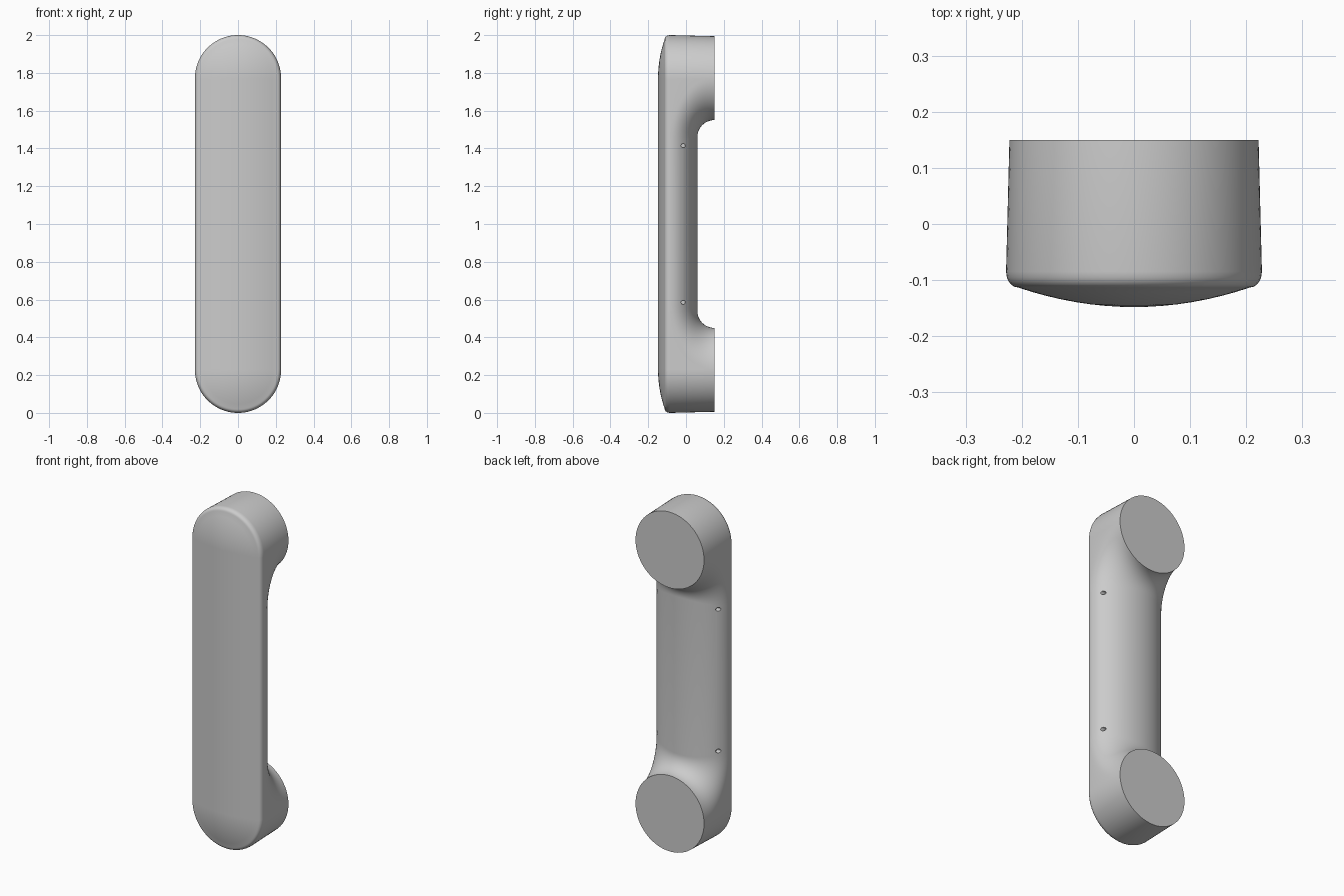
import bpy, bmesh
from math import sin, cos, pi

old = bpy.data.objects.get("Cube")
if old:
    bpy.data.objects.remove(old, do_unlink=True)

R, R_END = 0.228, 0.222        # grip half width, radius of the mounting faces
C = R                          # height of the lower post axis
Y_EDGE, Y_BACK, BULGE = -0.085, 0.15, 0.145
N, T = 40, 14
phis = [pi * (i / N - 0.5) for i in range(N + 1)]
steps = [pi / 2 * i / T for i in range(T + 1)]

mat = bpy.data.materials.new("grey plastic")
mat.use_nodes = True
grey = (0.6, 0.6, 0.6, 1)
mat.diffuse_color = grey
mat.node_tree.nodes["Principled BSDF"].inputs["Base Color"].default_value = grey

bm = bmesh.new()


def skin(rows):
    """Bridge rows of points with quads."""
    verts = [[bm.verts.new(p) for p in row] for row in rows]
    for a, b in zip(verts, verts[1:]):
        for i in range(len(a) - 1):
            bm.faces.new((a[i], a[i + 1], b[i + 1], b[i]))


def flip(row):
    return [(x, y, 2 - z) for x, y, z in row]


def blend(phi):
    """Concave sweep from the post rim to the rounded back of the grip."""
    z_rim = C + R_END * cos(phi)
    z_end = 0.54 + 0.03 * sin(phi) ** 2
    drop = Y_BACK - (Y_EDGE + BULGE * cos(phi))
    return [((R_END + (R - R_END) * sin(t)) * sin(phi),
             Y_BACK - drop * sin(t),
             z_end - (z_end - z_rim) * cos(t)) for t in steps]


def full_column(col):
    return col + flip(col)[::-1]


def arc(r, y, side):
    return [(r * sin(p), y, C + side * r * cos(p)) for p in phis]


# Back of the grip with both blends
skin([full_column(blend(p)) for p in phis])

# Flat flanks between the blends and the front shell
for p in (phis[0], phis[-1]):
    col = full_column(blend(p))
    skin([col, [(R * sin(p), Y_EDGE, z) for x, y, z in col]])

# Outer post walls and flat mounting faces
wall = [arc(R, Y_EDGE, -1), arc(R_END, Y_BACK, -1)]
rim = arc(R_END, Y_BACK, 1) + arc(R_END, Y_BACK, -1)[-2:0:-1]
for change in (list, flip):
    skin([change(row) for row in wall])
    bm.faces.new([bm.verts.new(p) for p in change(rim)])

# Domed front shell with a soft rim
profile = [(0.207 * i / 8, -0.148 + 0.035 * (i / 8) ** 2) for i in range(9)]
profile += [(0.207 + 0.021 * sin(a), -0.085 - 0.028 * cos(a))
            for a in (0.3, 0.6, 0.9, 1.2, pi / 2)]
side_z = [z for x, y, z in full_column(blend(pi / 2))][1:-1]
rings = []
for r, y in profile:
    low = arc(r, y, -1)
    rings.append(low + [(r, y, z) for z in side_z] + flip(low)[::-1]
                 + [(-r, y, z) for z in side_z[::-1]] + low[:1])
skin(rings)

bmesh.ops.remove_doubles(bm, verts=bm.verts, dist=0.0002)
bmesh.ops.recalc_face_normals(bm, faces=bm.faces)
mesh = bpy.data.meshes.new("handle")
bm.to_mesh(mesh)
bm.free()
handle = bpy.data.objects.new("handle", mesh)
bpy.context.collection.objects.link(handle)
mesh.materials.append(mat)

# Small screw holes in both flanks
for x in (-0.205, 0.205):
    for z in (0.585, 1.415):
        bpy.ops.mesh.primitive_cylinder_add(vertices=16, radius=0.011, depth=0.05,
                                            location=(x, -0.015, z), rotation=(0, pi / 2, 0))
        cutter = bpy.context.object
        cutter.name = "hole_cutter"
        cutter.hide_render = True
        cutter.data.materials.append(mat)
        bpy.context.view_layer.objects.active = handle
        mod = handle.modifiers.new("hole", "BOOLEAN")
        mod.object, mod.operation, mod.solver = cutter, "DIFFERENCE", "EXACT"
        bpy.ops.object.modifier_apply(modifier=mod.name)
        bpy.data.objects.remove(cutter, do_unlink=True)

bpy.ops.object.select_all(action="DESELECT")
handle.select_set(True)
bpy.context.view_layer.objects.active = handle
bpy.ops.object.shade_smooth_by_angle(angle=0.6)
